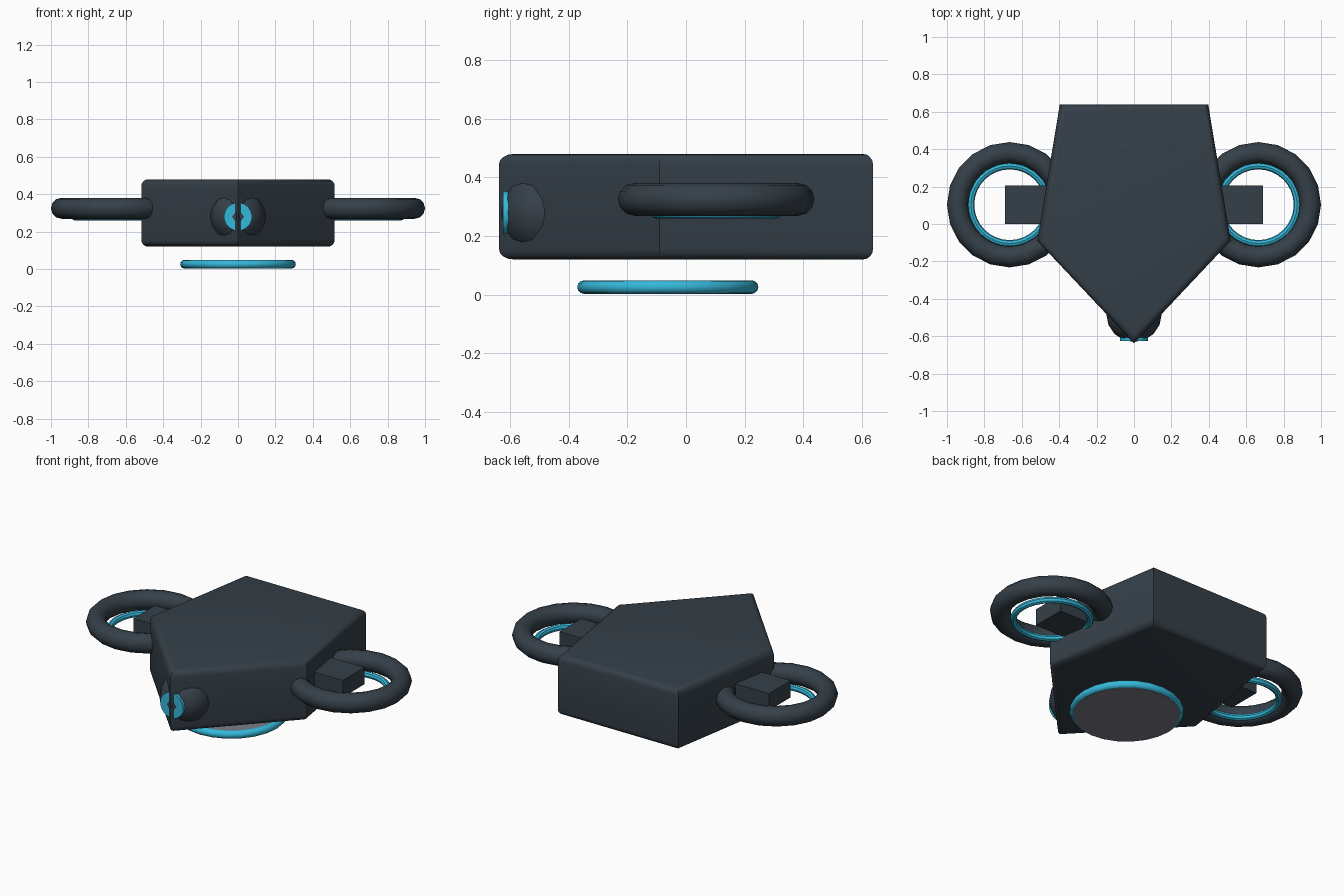
import bpy, bmesh, math

cube = bpy.data.objects.get("Cube")
if cube:
    bpy.data.objects.remove(cube, do_unlink=True)


def make_material(name, rgb):
    m = bpy.data.materials.new(name)
    m.use_nodes = True
    m.diffuse_color = (*rgb, 1)
    m.node_tree.nodes["Principled BSDF"].inputs["Base Color"].default_value = (*rgb, 1)
    return m


SLATE = make_material("slate", (0.036, 0.051, 0.066))
CYAN = make_material("cyan", (0.036, 0.48, 0.7))
GREY = make_material("grey", (0.2, 0.2, 0.25))


def finish(name, mat, smooth=True):
    ob = bpy.context.object
    ob.name = name
    ob.data.materials.append(mat)
    if smooth:
        bpy.ops.object.shade_smooth_by_angle(angle=math.radians(35))
    return ob


def ring(name, mat, loc, major, minor, segments, sides=12):
    bpy.ops.mesh.primitive_torus_add(location=loc, major_radius=major, minor_radius=minor,
                                     major_segments=segments, minor_segments=sides)
    return finish(name, mat)


def disc(name, mat, loc, radius, depth, rot=(0, 0, 0)):
    bpy.ops.mesh.primitive_cylinder_add(vertices=32, radius=radius, depth=depth,
                                        location=loc, rotation=rot)
    return finish(name, mat)


# Five-sided hull with rounded top and bottom rims
outline = [(0, -0.638), (0.517, -0.09), (0.397, 0.638), (-0.397, 0.638), (-0.517, -0.09)]
bm = bmesh.new()
base = bm.faces.new([bm.verts.new((x, y, 0.12)) for x, y in outline])
top = bmesh.ops.extrude_face_region(bm, geom=[base])["geom"]
bmesh.ops.translate(bm, vec=(0, 0, 0.36), verts=[g for g in top if isinstance(g, bmesh.types.BMVert)])
bmesh.ops.recalc_face_normals(bm, faces=bm.faces)
rims = [e for e in bm.edges if abs(e.verts[0].co.z - e.verts[1].co.z) < 0.01]
bmesh.ops.bevel(bm, geom=rims, offset=0.035, segments=4, profile=0.5, affect='EDGES')
bmesh.ops.recalc_face_normals(bm, faces=bm.faces)
mesh = bpy.data.meshes.new("hull")
bm.to_mesh(mesh)
bm.free()
hull = bpy.data.objects.new("hull", mesh)
bpy.context.collection.objects.link(hull)
bpy.ops.object.select_all(action='DESELECT')
hull.select_set(True)
bpy.context.view_layer.objects.active = hull
finish("hull", SLATE)

# Side arms and rotor rings
for side, sx in (("left", 1), ("right", -1)):
    bpy.ops.mesh.primitive_cube_add(size=1, location=(sx * 0.54, 0.103, 0.325))
    bpy.context.object.scale = (0.3, 0.205, 0.1)
    finish(side + "_arm", SLATE, smooth=False)
    ring(side + "_rotor_guard", SLATE, (sx * 0.665, 0.103, 0.325), 0.279, 0.056, 20)
    ring(side + "_rotor_light", CYAN, (sx * 0.665, 0.103, 0.278), 0.207, 0.018, 32, 8)

# Nose camera: round housing and flat lens
bpy.ops.mesh.primitive_uv_sphere_add(segments=16, ring_count=10, radius=0.148,
                                     location=(0, -0.483, 0.28))
finish("camera_housing", SLATE)
disc("camera_lens", CYAN, (0, -0.607, 0.28), 0.075, 0.035, (math.pi / 2, 0, 0))

# Hovering base plate with glowing rim
disc("base_plate", GREY, (0, -0.062, 0.025), 0.288, 0.046)
ring("base_rim", CYAN, (0, -0.062, 0.026), 0.286, 0.023, 24)
